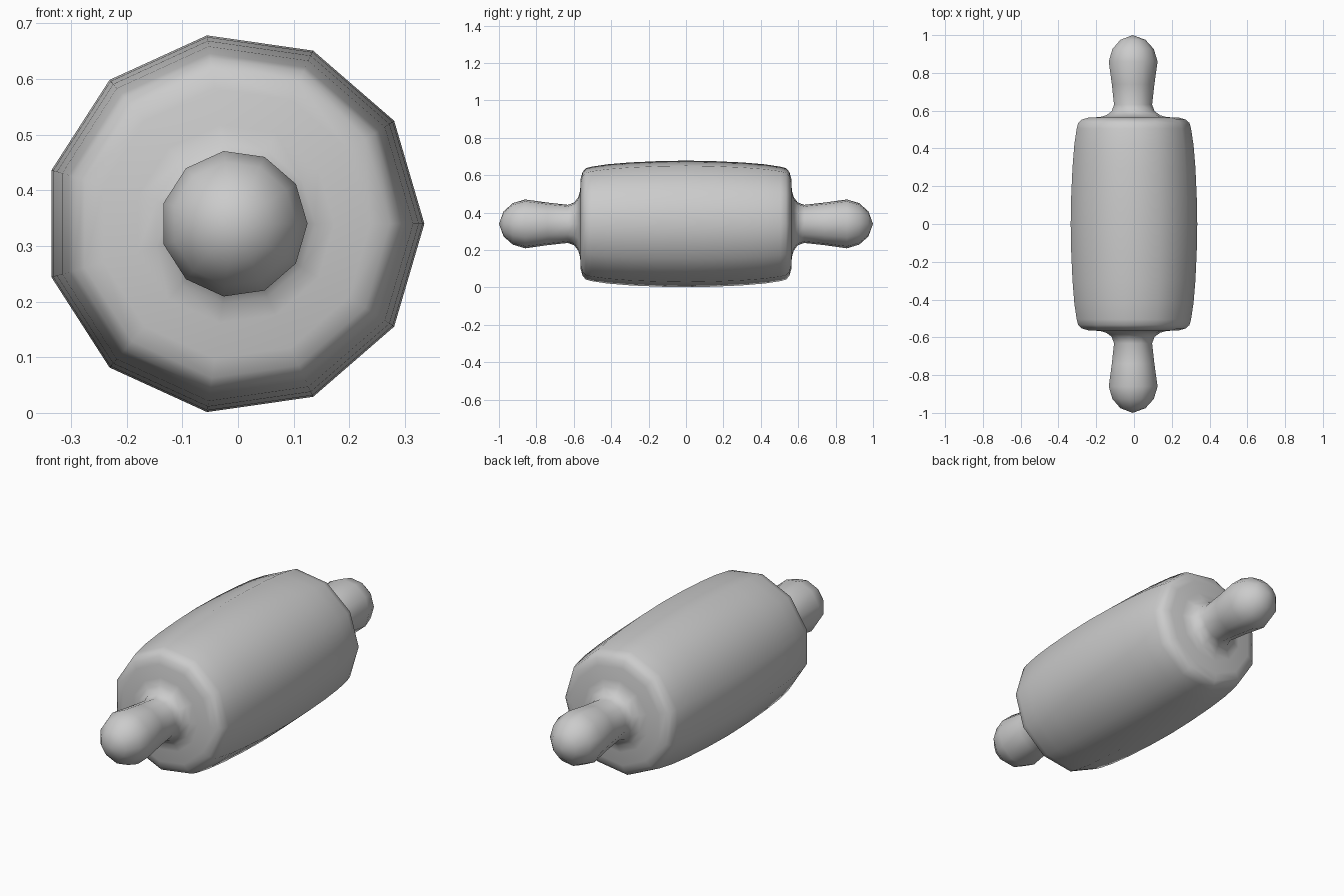
import bpy, bmesh, math

if "Cube" in bpy.data.objects:
    bpy.data.objects.remove(bpy.data.objects["Cube"])

SIDES = 11
CX, CZ = -0.007, 0.34

# half profile (radius, y) from the barrel middle out to the handle tip
half = [(0.342, 0.0), (0.339, 0.15), (0.332, 0.30), (0.322, 0.42), (0.309, 0.505),
        (0.301, 0.535), (0.280, 0.553), (0.245, 0.563), (0.18, 0.566),
        (0.145, 0.576), (0.116, 0.597), (0.103, 0.632), (0.115, 0.74),
        (0.132, 0.86), (0.112, 0.926), (0.068, 0.975)]
profile = [(r, -y) for r, y in reversed(half[1:])] + half


def lathe(name, profile, tip):
    """Revolve a profile around the y axis and close both ends at a point."""
    bm = bmesh.new()
    rings = []
    for r, y in profile:
        rings.append([bm.verts.new((CX + r * math.cos(2 * math.pi * i / SIDES), y,
                                    CZ + r * math.sin(2 * math.pi * i / SIDES)))
                      for i in range(SIDES)])
    for a, b in zip(rings, rings[1:]):
        for i in range(SIDES):
            j = (i + 1) % SIDES
            bm.faces.new((a[i], a[j], b[j], b[i]))
    for ring, y in ((rings[0], -tip), (rings[-1], tip)):
        pole = bm.verts.new((CX, y, CZ))
        for i in range(SIDES):
            bm.faces.new((ring[i], ring[(i + 1) % SIDES], pole))
    bmesh.ops.recalc_face_normals(bm, faces=bm.faces)
    for f in bm.faces:
        f.smooth = True
    mesh = bpy.data.meshes.new(name)
    bm.to_mesh(mesh)
    bm.free()
    obj = bpy.data.objects.new(name, mesh)
    bpy.context.collection.objects.link(obj)
    return obj


# barrel and both handles in one turned piece
lathe("rolling_pin", profile, 1.0)
